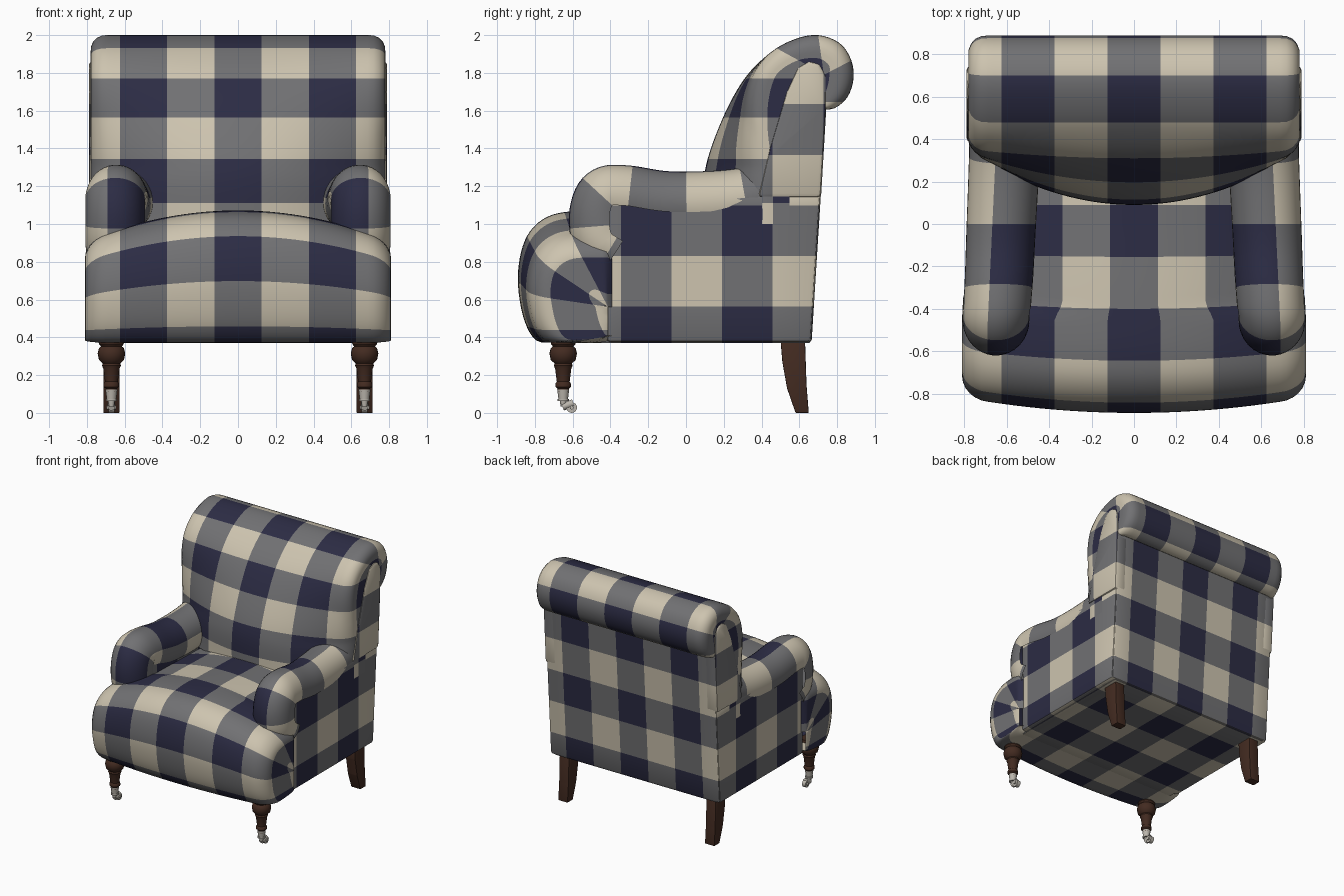
import bpy, bmesh, math
from mathutils import Vector, Matrix

if "Cube" in bpy.data.objects:
    bpy.data.objects.remove(bpy.data.objects["Cube"])


def mat(name, rgb):
    m = bpy.data.materials.new(name)
    m.diffuse_color = (*rgb, 1)
    m.use_nodes = True
    m.node_tree.nodes["Principled BSDF"].inputs["Base Color"].default_value = m.diffuse_color
    return m


NAVY = mat("navy check", (0.025, 0.025, 0.058))
GREY = mat("grey check", (0.165, 0.165, 0.172))
CREAM = mat("cream check", (0.61, 0.55, 0.43))
WOOD = mat("dark wood", (0.056, 0.024, 0.015))
METAL = mat("caster metal", (0.50, 0.47, 0.42))
FABRIC = [NAVY, GREY, CREAM]
C = 0.25  # check size


def clamp(v, a, b):
    return max(a, min(b, v))


def gingham(i, j):
    return (int(i) % 2) + (int(j) % 2)      # even/even navy, odd/odd cream


def finish(bm, name, mats, angle=40):
    bmesh.ops.remove_doubles(bm, verts=bm.verts, dist=1e-4)
    bmesh.ops.recalc_face_normals(bm, faces=bm.faces)
    me = bpy.data.meshes.new(name)
    bm.to_mesh(me)
    bm.free()
    for m in mats:
        me.materials.append(m)
    ob = bpy.data.objects.new(name, me)
    bpy.context.collection.objects.link(ob)
    bpy.ops.object.select_all(action='DESELECT')
    bpy.context.view_layer.objects.active = ob
    ob.select_set(True)
    bpy.ops.object.shade_smooth_by_angle(angle=math.radians(angle))
    return ob


def curve(pts, n=14):
    """Smooth curve through points: (arc length sampler, arc lengths at the points)."""
    p = [Vector(q) for q in pts]
    p = [2 * p[0] - p[1]] + p + [2 * p[-1] - p[-2]]
    out = []
    for a, b, c, d in zip(p, p[1:], p[2:], p[3:]):
        for k in range(n):
            t = k / n
            out.append(0.5 * (2 * b + (c - a) * t + (2 * a - 5 * b + 4 * c - d) * t * t
                              + (3 * b - a - 3 * c + d) * t ** 3))
    out.append(p[-2])
    acc = [0]
    for a, b in zip(out, out[1:]):
        acc.append(acc[-1] + (b - a).length)

    def at(t):
        t = clamp(t, 0, acc[-1])
        i = next(k for k in range(1, len(acc)) if acc[k] >= t - 1e-9 and k > 0)
        return out[i - 1].lerp(out[i], (t - acc[i - 1]) / (acc[i] - acc[i - 1]))
    return at, acc[::n]


def ticks(a, b, origin, size, n=8):
    """Grid lines from a to b that include every check boundary."""
    h = size / n
    ks = range(math.ceil((a - origin) / h + 1e-4), math.ceil((b - origin) / h - 1e-4))
    return [a] + [origin + k * h for k in ks] + [b]


def patch(name, f, ss, ts, so, sc, to, tc):
    """Curved fabric surface with checks that follow its own s and t directions."""
    bm = bmesh.new()
    g = [[bm.verts.new(f(s, t)) for t in ts] for s in ss]
    for i in range(len(ss) - 1):
        for j in range(len(ts) - 1):
            fa = bm.faces.new((g[i][j], g[i + 1][j], g[i + 1][j + 1], g[i][j + 1]))
            fa.material_index = gingham(math.floor(((ss[i] + ss[i + 1]) / 2 - so) / sc),
                                        math.floor(((ts[j] + ts[j + 1]) / 2 - to) / tc))
    return finish(bm, name, FABRIC, 60)


GRID = [(-0.125, C), (-0.345, 0.268), (0.83, 0.268)]  # check origin and size per axis


def prism(name, outline, x0, x1, bevel=0.015, plain=None):
    """Side outline (y, z) extruded from x0 to x1, checked by planes."""
    bm = bmesh.new()
    a = [bm.verts.new((x0, y, z)) for y, z in outline]
    b = [bm.verts.new((x1, y, z)) for y, z in outline]
    n = len(a)
    bm.faces.new(a)
    bm.faces.new(b[::-1])
    for i in range(n):
        bm.faces.new((a[i], b[i], b[(i + 1) % n], a[(i + 1) % n]))
    bmesh.ops.recalc_face_normals(bm, faces=bm.faces)
    bmesh.ops.bevel(bm, geom=bm.edges[:], offset=bevel, segments=2, profile=0.5, affect='EDGES')
    if not plain:
        for ax, (o, c) in enumerate(GRID):
            nrm = Vector([float(k == ax) for k in range(3)])
            for k in range(-6, 7):
                bmesh.ops.bisect_plane(bm, geom=bm.verts[:] + bm.edges[:] + bm.faces[:],
                                       plane_co=nrm * (o + k * c), plane_no=nrm)
        bm.normal_update()
        for f in bm.faces:
            big = max(range(3), key=lambda k: abs(f.normal[k]))
            m = f.calc_center_median()
            i, j = [math.floor((m[k] - GRID[k][0]) / GRID[k][1]) for k in range(3) if k != big]
            f.material_index = gingham(i, j)
    return finish(bm, name, [plain] if plain else FABRIC)


def end_round(s, flat, r):
    """Across the width: x and inset for a flat span, rounded edge, then end cap."""
    a = abs(s)
    th = clamp((a - flat) / r, 0, math.pi / 2)
    x = min(a, flat) + r * math.sin(th)
    inset = r * (1 - math.cos(th)) + max(0, a - flat - r * math.pi / 2)
    return math.copysign(x, s), inset


def pull(p, c, inset):
    d = p - c
    return c + d * max(0, 1 - inset / max(d.length, 1e-6))


# Seat cushion with bulging front
seat_at, seat_len = curve([(0.335, 1.05), (0, 1.06), (-0.35, 1.07), (-0.6, 1.068), (-0.75, 1.03),
                           (-0.85, 0.92), (-0.89, 0.73), (-0.865, 0.52), (-0.80, 0.39),
                           (-0.70, 0.372), (-0.35, 0.372)])


def seat(s, t):
    p = seat_at(t)
    x, inset = end_round(s, 0.70, 0.11)
    p = pull(p, Vector((clamp(p.x, -0.45, 0.5), clamp(p.y, 0.42, 0.62))), inset)
    q = (x / 0.8) ** 2
    y = p.x * (1 - 0.08 * q) if p.x < 0 else p.x
    k = clamp((p.x + 0.47) / 0.1, 0, 1)
    return (x * (1 - 0.1 * k * k * (3 - 2 * k)), y, p.y - 0.16 * q * (p.y - 0.37) / 0.7)


patch("seat", seat, ticks(-1.33, 1.33, -0.125, C), ticks(0, seat_len[-1], 0, 0.245),
      -0.125, C, 0.245, 0.245)

# Back cushion with rolled top
back_at, back_len = curve([(0.09, 1.0), (0.10, 1.28), (0.19, 1.55), (0.31, 1.77), (0.45, 1.91),
                           (0.58, 1.98), (0.70, 2.0), (0.81, 1.96), (0.87, 1.88), (0.888, 1.78),
                           (0.86, 1.68), (0.80, 1.62), (0.74, 1.61), (0.69, 1.68)])


def back(s, t):
    p = back_at(t)
    x, inset = end_round(s, 0.70, 0.08)
    cz = clamp(p.y, 1.0, 1.79)
    p = pull(p, Vector((0.55 + 0.18 * (cz - 1.0) / 0.79, cz)), inset)
    w = clamp((1.9 - p.y) / 0.6, 0, 1) * clamp((0.7 - p.x) / 0.5, 0, 1)
    return (x, p.x + 0.25 * (x / 0.78) ** 2 * w, p.y)


t0 = back_len[6]
patch("back_cushion", back, ticks(-1.05, 1.05, -0.125, C), ticks(0, back_len[-1], t0, 0.235),
      -0.125, C, t0 - 0.235, 0.235)

# Frame: base and outer back
prism("base", [(-0.45, 0.37), (0.655, 0.37), (0.67, 0.6), (-0.45, 0.6)], -0.74, 0.74, 0.004)
prism("back_panel", [(0.5, 0.375), (0.665, 0.375), (0.745, 1.65), (0.62, 1.65)], -0.772, 0.772)

# Rolled arms
arm_at, arm_len = curve([(0.55, 1.36), (0.42, 1.33), (0.27, 1.295), (0.1, 1.28), (-0.1, 1.28),
                         (-0.3, 1.31), (-0.45, 1.305), (-0.56, 1.23), (-0.615, 1.09),
                         (-0.61, 0.92), (-0.55, 0.80), (-0.45, 0.73)])
ta = arm_len[3] + 0.1        # check boundary at y = 0

for side, sx in (("left", -1), ("right", 1)):
    def arm(s, t):
        p = arm_at(t)
        d = (arm_at(t + 0.02) - arm_at(t - 0.02)).normalized()
        th = math.radians(s)
        k = clamp((0.4 - p.x) / 0.9, 0, 1)
        inset = 0.17 * (1 - math.sin(th))
        x = 0.605 + 0.045 * k + (0.168 - 0.01 * k) * math.cos(th)
        return (sx * x, p.x - d.y * inset, p.y + d.x * inset)

    patch(side + "_arm", arm, ticks(-15, 240, 75, 95, 10), ticks(0, arm_len[-1], ta, 0.285),
          75, 95, ta, 0.285)
    x0, x1 = sorted((sx * 0.5, sx * 0.778))
    prism(side + "_side_panel", [(-0.42, 0.375), (0.662, 0.375), (0.712, 1.155), (-0.42, 1.155)],
          x0, x1, 0.02)
    x0, x1 = sorted((sx * 0.68, sx * 0.79))
    prism(side + "_wing_panel", [(0.38, 1.14), (0.44, 1.4), (0.53, 1.70), (0.59, 1.83), (0.65, 1.865),
                                 (0.71, 1.85), (0.745, 1.78), (0.742, 1.6), (0.715, 1.14)],
          x0, x1, 0.022)

    # Curved square back leg
    x0, x1 = sorted((sx * 0.627, sx * 0.713))
    prism(side + "_back_leg", [(0.50, 0.39), (0.51, 0.27), (0.535, 0.13), (0.58, 0), (0.65, 0),
                               (0.638, 0.15), (0.63, 0.39)], x0, x1, 0.004, WOOD)

    # Turned front leg
    bm = bmesh.new()
    prof = [(0, 0.39), (0.06, 0.39), (0.066, 0.365), (0.055, 0.352), (0.066, 0.342), (0.073, 0.315),
            (0.066, 0.28), (0.046, 0.262), (0.05, 0.25), (0.043, 0.235), (0.034, 0.165),
            (0.041, 0.155), (0.041, 0.138), (0.03, 0.128), (0.03, 0.11), (0, 0.11)]
    N = 24
    rings = [[bm.verts.new((sx * 0.67 + r * math.cos(2 * math.pi * k / N),
                            -0.65 + r * math.sin(2 * math.pi * k / N), z)) for k in range(N)]
             for r, z in prof]
    for a, b in zip(rings, rings[1:]):
        for k in range(N):
            bm.faces.new((a[k], a[(k + 1) % N], b[(k + 1) % N], b[k]))
    finish(bm, side + "_front_leg", [WOOD])

    # Caster: ferrule, collar, fork and wheel
    bm = bmesh.new()

    def rod(r1, r2, depth, loc, rot=Matrix()):
        bmesh.ops.create_cone(bm, cap_ends=True, segments=20, radius1=r1, radius2=r2, depth=depth,
                              matrix=Matrix.Translation((sx * 0.67, *loc)) @ rot)
    rod(0.024, 0.032, 0.06, (-0.65, 0.095))
    rod(0.03, 0.03, 0.012, (-0.65, 0.068))
    rod(0.014, 0.018, 0.03, (-0.65, 0.05))
    rod(0.02, 0.02, 0.06, (-0.625, 0.042), Matrix.Rotation(math.radians(110), 4, 'X'))
    rod(0.028, 0.028, 0.03, (-0.605, 0.028), Matrix.Rotation(math.pi / 2, 4, 'Y'))
    rod(0.01, 0.01, 0.05, (-0.605, 0.028), Matrix.Rotation(math.pi / 2, 4, 'Y'))
    finish(bm, side + "_caster", [METAL])
